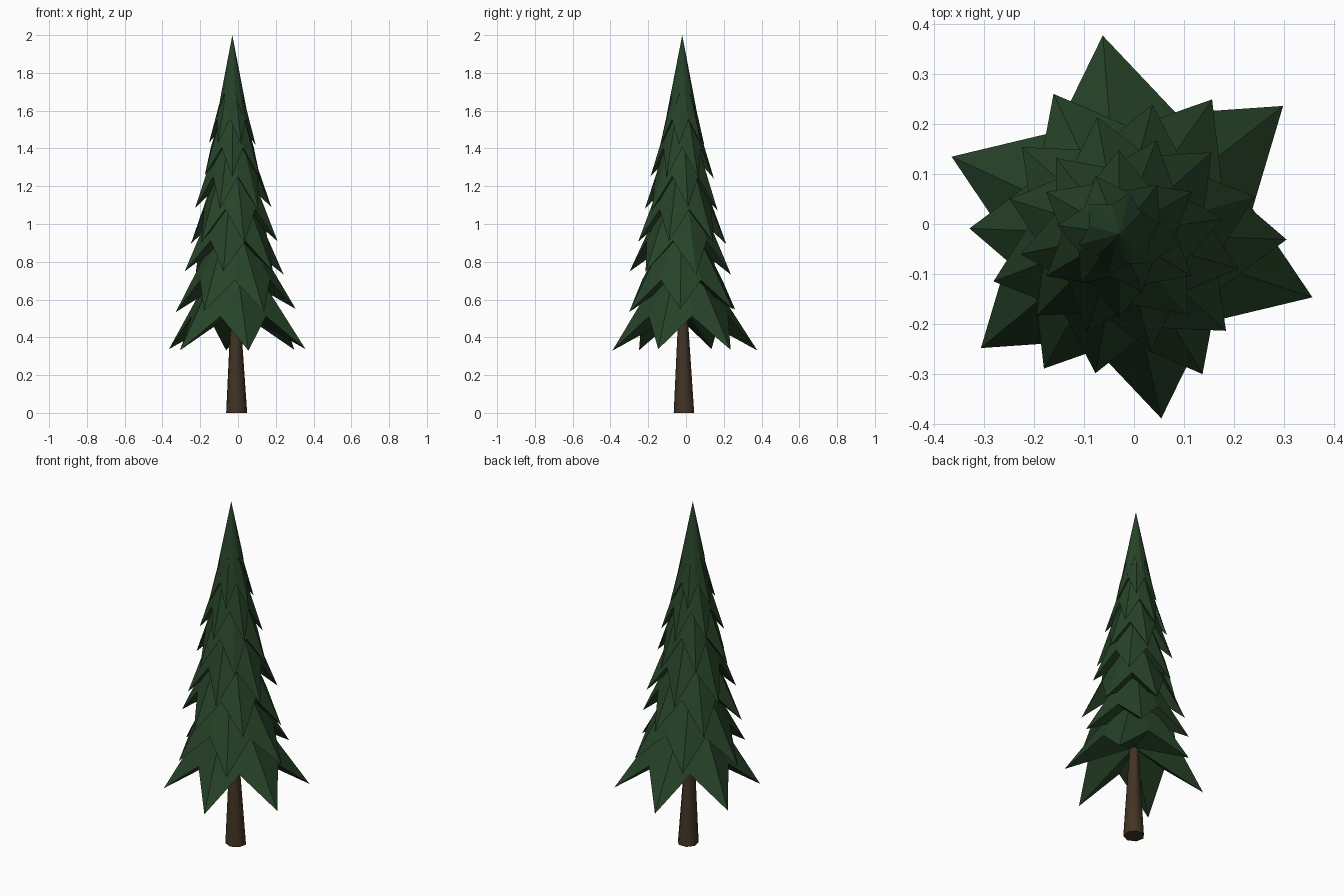
import bpy
import bmesh
import random
from math import cos, sin, radians

random.seed(4)

cube = bpy.data.objects.get("Cube")
if cube:
    bpy.data.objects.remove(cube, do_unlink=True)


def make_material(name, rgb):
    mat = bpy.data.materials.new(name)
    mat.use_nodes = True
    color = (*rgb, 1.0)
    mat.diffuse_color = color
    mat.node_tree.nodes["Principled BSDF"].inputs["Base Color"].default_value = color
    return mat


def finish(bm, name, mat, smooth=False):
    bmesh.ops.recalc_face_normals(bm, faces=bm.faces)
    for face in bm.faces:
        face.smooth = smooth and len(face.verts) == 4
    mesh = bpy.data.meshes.new(name)
    bm.to_mesh(mesh)
    bm.free()
    mesh.materials.append(mat)
    obj = bpy.data.objects.new(name, mesh)
    bpy.context.collection.objects.link(obj)
    return obj


def ring_point(center, radius, angle, z):
    return (center[0] + radius * cos(angle), center[1] + radius * sin(angle), z)


def branch_tier(name, center, radius, tip_z, apex, turn, notch, mat, points=6):
    """Star-shaped skirt: drooping tips, higher notches, closed underneath."""
    bm = bmesh.new()
    height = apex[2] - tip_z
    notch_z = tip_z + 0.28 * height
    top = bm.verts.new(apex)
    under = bm.verts.new((*center, notch_z + 0.05 * height))
    rim = []
    for i in range(points):
        angle = radians(turn + i * 360 / points)
        half = radians(180 / points)
        drop = random.uniform(-0.012, 0.012)
        rim.append(bm.verts.new(ring_point(center, radius, angle, tip_z + drop)))
        rim.append(bm.verts.new(ring_point(center, radius * notch, angle + half, notch_z)))
    for a, b in zip(rim, rim[1:] + rim[:1]):
        bm.faces.new((top, a, b))
        bm.faces.new((under, b, a))
    return finish(bm, name, mat)


needles = make_material("needle green", (0.020, 0.056, 0.021))
bark = make_material("bark brown", (0.055, 0.034, 0.018))

# Tapered trunk leaning slightly toward the treetop
bm = bmesh.new()
sides = 7
levels = [((-0.007, -0.008), 0.057, 0.0), ((-0.013, -0.015), 0.026, 0.52),
          ((-0.02, -0.02), 0.015, 1.0)]
rings = [[bm.verts.new(ring_point(c, r, radians(270 + i * 360 / sides), z))
          for i in range(sides)] for c, r, z in levels]
for low, high in zip(rings, rings[1:]):
    for i in range(sides):
        j = (i + 1) % sides
        bm.faces.new((low[i], low[j], high[j], high[i]))
bm.faces.new(rings[0][::-1])
bm.faces.new(rings[-1])
for edge in bm.edges:
    edge.smooth = not any(len(f.verts) > 4 for f in edge.link_faces)
finish(bm, "trunk", bark, smooth=True)

# Branch tiers, bottom to top: centre, radius, tip height, apex height, turn, notch
tiers = [
    ((-0.004, -0.006), 0.388, 0.34, 0.95, 38.7, 0.63),
    ((-0.012, -0.02), 0.318, 0.54, 1.12, -2, 0.67),
    ((-0.02, -0.03), 0.275, 0.74, 1.35, 18, 0.68),
    ((-0.02, -0.02), 0.240, 0.90, 1.53, 43, 0.68),
    ((-0.025, -0.025), 0.205, 1.08, 1.69, 10, 0.68),
    ((-0.03, -0.02), 0.168, 1.25, 1.80, 30, 0.68),
    ((-0.03, -0.02), 0.125, 1.42, 1.90, 52, 0.70),
    ((-0.03, -0.02), 0.085, 1.57, 2.00, 15, 0.72),
]
for n, (center, radius, tip_z, apex_z, turn, notch) in enumerate(tiers, 1):
    branch_tier(f"branch_tier_{n}", center, radius, tip_z,
                (-0.03, -0.02, apex_z), turn, notch, needles)
